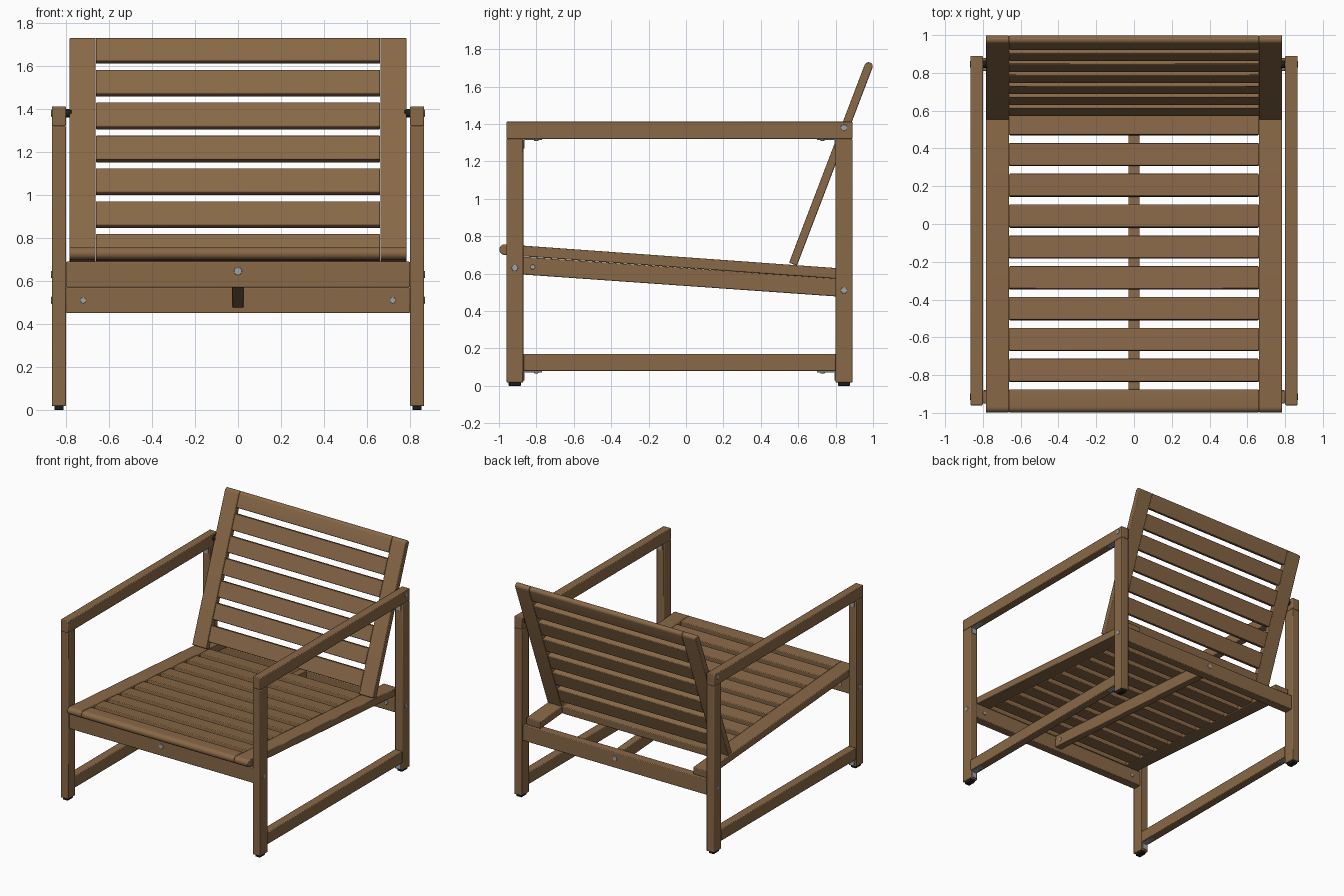
import bpy
import bmesh
from math import sin, cos, pi, radians
from mathutils import Vector

cube = bpy.data.objects.get("Cube")
if cube:
    bpy.data.objects.remove(cube, do_unlink=True)


def material(name, color, rough):
    m = bpy.data.materials.new(name)
    m.use_nodes = True
    m.diffuse_color = (*color, 1)
    bsdf = m.node_tree.nodes["Principled BSDF"]
    bsdf.inputs["Base Color"].default_value = (*color, 1)
    bsdf.inputs["Roughness"].default_value = rough
    return m


WOOD = material("brown wood", (0.25, 0.14, 0.063), 0.6)
STEEL = material("grey steel", (0.35, 0.37, 0.38), 0.4)
BLACK = material("black plastic", (0.012, 0.012, 0.012), 0.6)


def finish(name, bm, mat, bevel=0.0):
    bmesh.ops.recalc_face_normals(bm, faces=bm.faces[:])
    mesh = bpy.data.meshes.new(name)
    bm.to_mesh(mesh)
    bm.free()
    mesh.materials.append(mat)
    obj = bpy.data.objects.new(name, mesh)
    bpy.context.collection.objects.link(obj)
    if bevel:
        mod = obj.modifiers.new("eased edges", "BEVEL")
        mod.width = bevel
        mod.segments = 2
        mod.limit_method = "ANGLE"
        mod.angle_limit = radians(40)
    bpy.ops.object.select_all(action="DESELECT")
    obj.select_set(True)
    bpy.context.view_layer.objects.active = obj
    bpy.ops.object.shade_smooth_by_angle(angle=radians(35))
    return obj


def box(name, x, y, z, mat=WOOD, bevel=0.005):
    """Box from (min, max) ranges."""
    bm = bmesh.new()
    bmesh.ops.create_cube(bm, size=1)
    for v in bm.verts:
        v.co = [r[0] + (c + 0.5) * (r[1] - r[0]) for r, c in zip((x, y, z), v.co)]
    return finish(name, bm, mat, bevel)


def rod(name, start, axis, length, radius, mat=STEEL, bevel=0.002):
    """Short cylinder growing from start along axis."""
    axis = Vector(axis)
    bm = bmesh.new()
    bmesh.ops.create_cone(bm, cap_ends=True, segments=16, radius1=radius,
                          radius2=radius, depth=length)
    turn = axis.to_track_quat("Z", "Y")
    for v in bm.verts:
        v.co = turn @ v.co + Vector(start) + axis * length / 2
    return finish(name, bm, mat, bevel)


def plank(name, x, span, frame, round_start=False, round_end=False):
    """Board across x, running along a tilted plane, with optional half-round ends."""
    oy, oz, angle, thick = frame
    r = thick / 2
    a, b = span
    arc = [pi * i / 8 for i in range(9)]
    if round_end:
        prof = [(b - r + r * sin(t), -r * cos(t)) for t in arc]
    else:
        prof = [(b, -r), (b, r)]
    if round_start:
        prof += [(a + r - r * sin(t), r * cos(t)) for t in arc]
    else:
        prof += [(a, r), (a, -r)]
    bm = bmesh.new()
    ring = [bm.verts.new((x[0], oy + l * cos(angle) - h * sin(angle),
                          oz + l * sin(angle) + h * cos(angle))) for l, h in prof]
    face = bm.faces.new(ring)
    ext = bmesh.ops.extrude_face_region(bm, geom=[face])
    for v in ext["geom"]:
        if isinstance(v, bmesh.types.BMVert):
            v.co.x = x[1]
    return finish(name, bm, WOOD, 0.005)


def both(s, lo, hi):
    return (lo, hi) if s > 0 else (-hi, -lo)


SEAT = (-0.998, 0.73, radians(-4.1), 0.057)
BACK = (0.572, 0.65, radians(69.1), 0.045)
FRONT_LEG, BACK_LEG = (-0.96, -0.87), (0.80, 0.89)
STEP, SLAT = 0.1637, 0.12

for s, side in ((1, "left"), (-1, "right")):
    post = both(s, 0.80, 0.866)
    # Side frame
    for end, y in (("front", FRONT_LEG), ("back", BACK_LEG)):
        box(f"{side}_{end}_leg", post, y, (0.018, 1.32))
        box(f"{side}_{end}_foot", both(s, 0.812, 0.854),
            (y[0] + 0.012, y[1] - 0.012), (0, 0.025), BLACK, 0.003)
    box(f"{side}_armrest", post, (-0.96, 0.89), (1.32, 1.412))
    box(f"{side}_lower_rail", post, (-0.87, 0.80), (0.078, 0.17))

    # Corner brackets under the armrest and lower rail
    plate = both(s, 0.815, 0.851)
    for end, y, d in (("front", -0.87, 1), ("back", 0.80, -1)):
        for level, z in (("upper", 1.32), ("lower", 0.078)):
            drop = 0.05
            box(f"{side}_{end}_{level}_bracket_flat", plate,
                sorted((y, y + d * 0.1)), (z - 0.006, z), STEEL, 0)
            box(f"{side}_{end}_{level}_bracket_upright", plate,
                sorted((y, y + d * 0.006)), (z - drop, z), STEEL, 0)
            rod(f"{side}_{end}_{level}_bracket_screw",
                (s * 0.833, y + d * 0.07, z - 0.006), (0, 0, -1), 0.005, 0.012)

    # Bolts through the side frame, and the backrest pivot spacer
    for label, y, z in (("front", -0.915, 0.63), ("back", 0.845, 0.51),
                        ("pivot", 0.845, 1.38)):
        rod(f"{side}_{label}_bolt", (s * 0.862, y, z), (s, 0, 0), 0.007, 0.017)
    rod(f"{side}_pivot_spacer", (s * 0.775, 0.845, 1.38), (s, 0, 0), 0.03, 0.02, BLACK)
    rod(f"{side}_beam_bolt", (s * 0.024, -0.82, 0.635), (s, 0, 0), 0.01, 0.013)
    rod(f"{side}_front_apron_bolt", (s * 0.72, -0.884, 0.63), (0, 1, 0), 0.008, 0.014)
    rod(f"{side}_back_apron_bolt", (s * 0.72, 0.814, 0.51), (0, -1, 0), 0.008, 0.014)

    # Side rails of the seat and backrest
    rail = both(s, 0.662, 0.784)
    plank(f"{side}_seat_rail", rail, (0, 1.86), SEAT, round_start=True)
    plank(f"{side}_backrest_rail", rail, (0, 1.155), BACK, round_end=True)

# Slats
across = (-0.661, 0.661)
for i in range(10):
    plank(f"seat_slat_{i + 1}", across, (i * STEP, i * STEP + SLAT), SEAT,
          round_start=(i == 0))
for i in range(7):
    top = 1.155 - i * STEP
    plank(f"backrest_slat_{i + 1}", across, (top - SLAT, top), BACK,
          round_end=(i == 0))

# Cross aprons and the sloping centre beam
box("front_apron", (-0.80, 0.80), (-0.95, -0.88), (0.57, 0.69))
box("back_apron", (-0.80, 0.80), (0.81, 0.88), (0.45, 0.57))
plank("centre_beam", (-0.029, 0.029), (0, 1.695),
      (-0.88, 0.643, radians(-4.0), 0.095))
rod("front_centre_bolt", (0, -0.946, 0.645), (0, -1, 0), 0.008, 0.018)
rod("back_centre_bolt", (0, 0.876, 0.525), (0, 1, 0), 0.008, 0.018)
